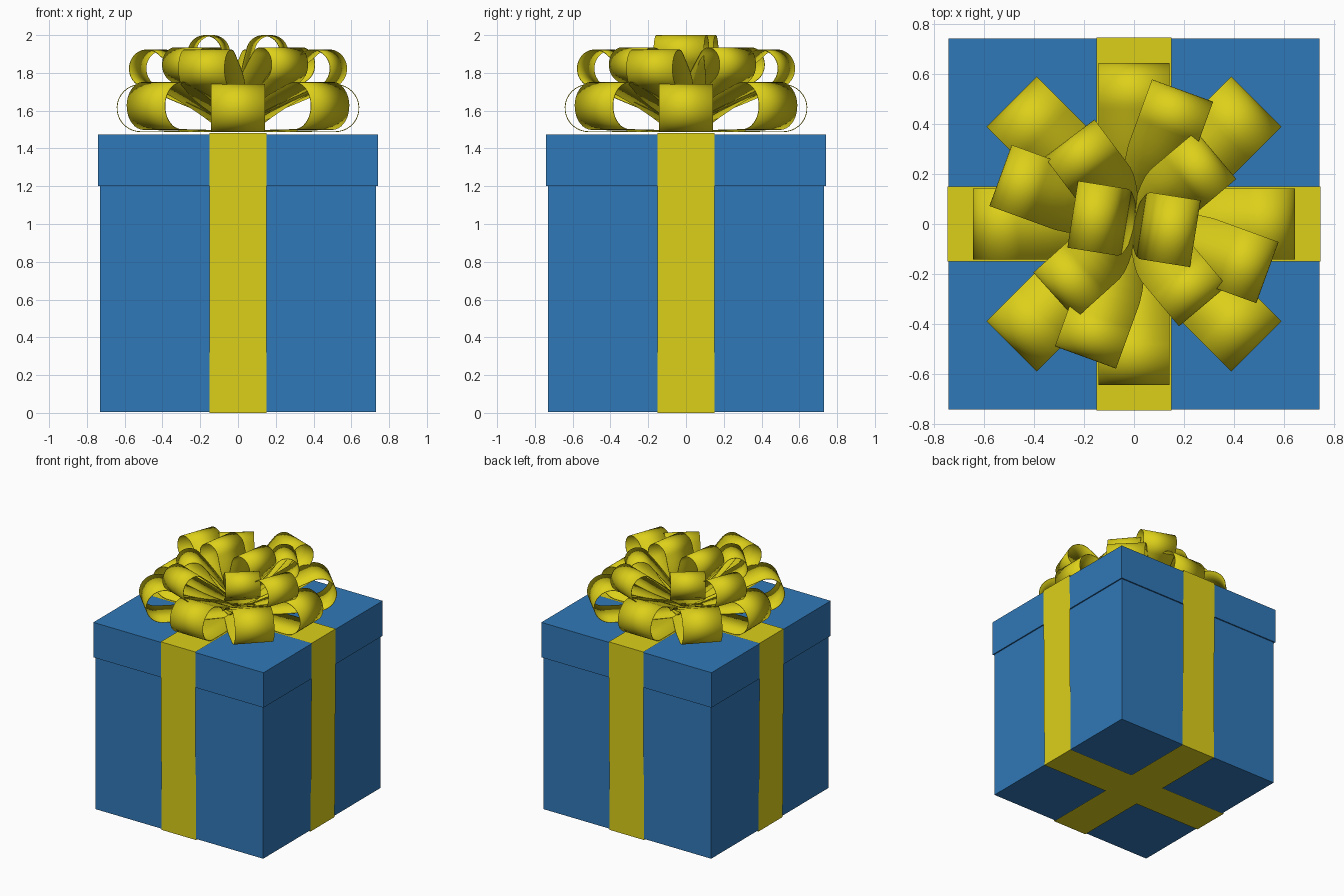
import bpy, bmesh, math
from mathutils import Matrix, Vector

if "Cube" in bpy.data.objects:
    bpy.data.objects.remove(bpy.data.objects["Cube"])


def material(name, rgb):
    m = bpy.data.materials.new(name)
    m.diffuse_color = (*rgb, 1)
    m.use_nodes = True
    m.node_tree.nodes["Principled BSDF"].inputs["Base Color"].default_value = m.diffuse_color
    return m


BLUE = material("blue_card", (0.03, 0.19, 0.48))
YELLOW = material("yellow_ribbon", (0.72, 0.63, 0.01))


def make_object(name, bm, mat):
    bmesh.ops.recalc_face_normals(bm, faces=bm.faces)
    me = bpy.data.meshes.new(name)
    bm.to_mesh(me)
    bm.free()
    me.materials.append(mat)
    ob = bpy.data.objects.new(name, me)
    bpy.context.collection.objects.link(ob)
    return ob


def box(name, half, z0, z1):
    bm = bmesh.new()
    bmesh.ops.create_cube(bm, size=1)
    for v in bm.verts:
        v.co = Vector((v.co.x * 2 * half, v.co.y * 2 * half, z0 + (v.co.z + 0.5) * (z1 - z0)))
    return make_object(name, bm, BLUE)


def sweep(bm, rows, closed):
    """Skin a strip across (left, right) point pairs."""
    pairs = [(bm.verts.new(a), bm.verts.new(b)) for a, b in rows]
    ends = pairs[1:] + (pairs[:1] if closed else [])
    for (a, b), (c, d) in zip(pairs, ends):
        bm.faces.new((a, b, d, c))


def wrap(name, angle):
    """Flat ribbon band running right round the box."""
    bm = bmesh.new()
    prof = [(-0.736, 0), (0.736, 0), (0.745, 1.482), (-0.745, 1.482)]
    rot = Matrix.Rotation(angle, 3, 'Z')
    sweep(bm, [(rot @ Vector((x, -0.15, z)), rot @ Vector((x, 0.15, z))) for x, z in prof], True)
    return make_object(name, bm, YELLOW)


def bow_loop(name, heading, tilt, dist, r, width, base, pinch):
    """Teardrop loop: straight legs tangent to a round tip, tilted upwards."""
    half = math.asin(r / dist)
    leg = dist * math.cos(half)
    prof = []
    for i in range(8):                       # lower leg, slightly bellied
        t = i / 8
        prof.append((t * leg * math.cos(half), -t * leg * math.sin(half)))
    a0 = math.pi / 2 + half
    for i in range(21):                      # round tip
        a = -a0 + 2 * a0 * i / 20
        prof.append((dist + r * math.cos(a), r * math.sin(a)))
    for i in range(7, -1, -1):               # upper leg, bulging outwards
        t = i / 8
        bulge = 0.12 * r * math.sin(math.pi * t)
        prof.append((t * leg * math.cos(half), t * leg * math.sin(half) + bulge))
    h, e = math.radians(heading), math.radians(tilt)
    rot = Matrix.Rotation(h, 3, 'Z') @ Matrix.Rotation(-e, 3, 'Y')
    rows = []
    for u, v in prof:
        s = min(1, u / (0.75 * dist))
        w = width / 2 * (pinch + (1 - pinch) * s * s * (3 - 2 * s))
        rows.append([rot @ Vector((u, y, v)) + Vector((0, 0, base)) for y in (-w, w)])
    bm = bmesh.new()
    sweep(bm, rows, False)
    ob = make_object(name, bm, YELLOW)
    for p in ob.data.polygons:
        p.use_smooth = True
    sol = ob.modifiers.new("thickness", 'SOLIDIFY')
    sol.thickness = 0.004
    sol.offset = 0
    return ob


# Box, lid and crossing ribbons
box("box_body", 0.73, 0.006, 1.2)
box("box_lid", 0.74, 1.2, 1.475)
wrap("ribbon_side_to_side", 0)
wrap("ribbon_front_to_back", math.pi / 2)

# Bow: outer ring of eight, two rings of four, and a top pair
for k in range(8):
    bow_loop(f"bow_outer_{k}", 45 * k, 13.5, 0.53 if k % 2 == 0 else 0.58, 0.125, 0.285, 1.49, 0.8)
for k in range(4):
    bow_loop(f"bow_middle_{k}", 70 + 90 * k, 33, 0.555, 0.1, 0.26, 1.52, 0.5)
for k, heading in enumerate((40, 127, 222, 310)):
    bow_loop(f"bow_inner_{k}", heading, 43, 0.46, 0.09, 0.25, 1.53, 0.4)
for k in range(2):
    bow_loop(f"bow_top_{k}", -9 + 180 * k, 67, 0.4, 0.09, 0.27, 1.54, 0.5)
